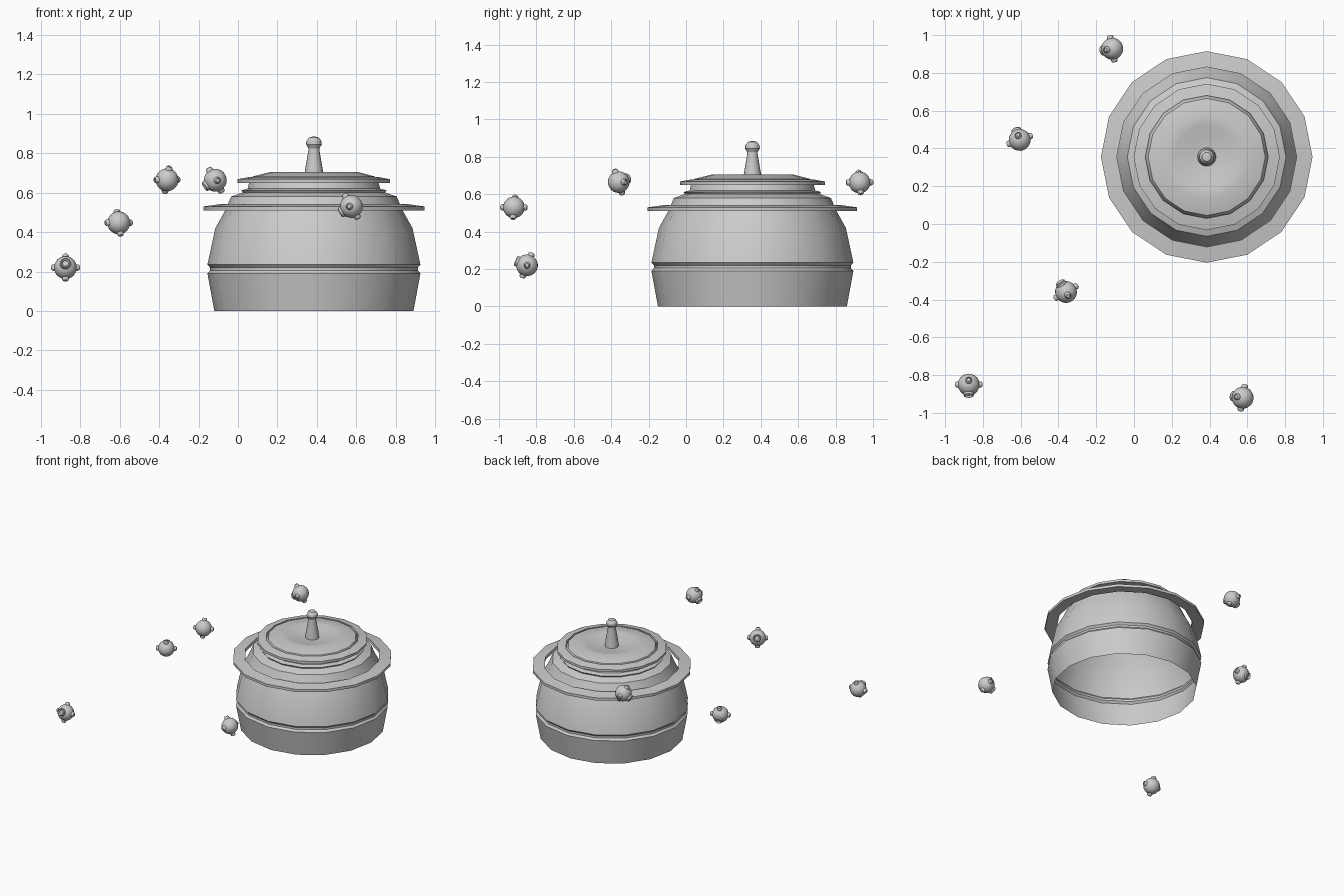
import bpy, bmesh
from math import radians, cos, sin, tau
from mathutils import Vector, Matrix

if "Cube" in bpy.data.objects:
    bpy.data.objects.remove(bpy.data.objects["Cube"])

CENTRE = Vector((0.385, 0.355, 0))


def finish(bm, name, angle=30):
    bmesh.ops.recalc_face_normals(bm, faces=bm.faces)
    me = bpy.data.meshes.new(name)
    bm.to_mesh(me)
    bm.free()
    ob = bpy.data.objects.new(name, me)
    bpy.context.collection.objects.link(ob)
    bpy.ops.object.select_all(action='DESELECT')
    ob.select_set(True)
    bpy.context.view_layer.objects.active = ob
    bpy.ops.object.shade_smooth_by_angle(angle=radians(angle))
    return ob


def add_lathe(bm, profile, sides=16, closed=False, matrix=Matrix()):
    """Revolve (radius, height) points around z."""
    rings = []
    for r, z in profile:
        n = 1 if r == 0 else sides
        rings.append([bm.verts.new(matrix @ Vector((r * cos(tau * i / sides), r * sin(tau * i / sides), z)))
                      for i in range(n)])
    pairs = list(zip(rings, rings[1:]))
    if closed:
        pairs.append((rings[-1], rings[0]))
    for a, b in pairs:
        for i in range(sides):
            j = (i + 1) % sides
            quad = [a[i % len(a)], a[j % len(a)], b[j % len(b)], b[i % len(b)]]
            bm.faces.new(list(dict.fromkeys(quad)))


def lathe(name, profile, closed=False):
    bm = bmesh.new()
    add_lathe(bm, profile, closed=closed)
    finish(bm, name).location = CENTRE


# main shell, open underneath
lathe("dome_body", [(.505, 0), (.54, .19), (.527, .205), (.527, .22), (.54, .235),
                    (.50, .42), (.45, .51), (.42, .58), (.35, .605)])

# floating rims around shoulder and lid
lathe("lower_rim", [(.476, .518), (.56, .51), (.56, .53), (.476, .542)], True)
lathe("upper_rim", [(.325, .66), (.387, .65), (.387, .668), (.325, .68)], True)

# collar, dished lid and finial
lathe("collar", [(.33, .595), (.36, .60), (.368, .612), (.33, .622)], True)
lathe("lid", [(.34, .60), (.33, .645), (.31, .682), (.22, .705), (.17, .698), (.09, .68), (0, .675)])
lathe("finial", [(.05, .67), (.046, .71), (.028, .815), (.028, .825), (.04, .845),
                 (.038, .862), (.024, .88), (0, .886)])


# hovering orbs: local front is +x, local top is +z
def orb(name, pos, heading, pitch):
    bm = bmesh.new()
    bmesh.ops.create_uvsphere(bm, u_segments=20, v_segments=12, radius=.058)
    # studs on top, bottom and both sides
    for k in range(4):
        m = Matrix.Rotation(tau * k / 4, 4, 'X')
        add_lathe(bm, [(.019, .05), (.017, .066), (.011, .073), (.010, .068), (0, .068)], 8, matrix=m)
    # ringed lens on the front
    m = Matrix.Rotation(tau / 4, 4, 'Y')
    add_lathe(bm, [(.029, .046), (.027, .062), (.022, .067), (.017, .062), (.015, .056), (0, .06)], 16, matrix=m)
    ob = finish(bm, name, 35)
    ob.matrix_world = (Matrix.Translation(pos) @ Matrix.Rotation(radians(heading), 4, 'Z')
                       @ Matrix.Rotation(radians(-pitch), 4, 'Y'))


for i, (pos, heading, pitch) in enumerate([
        ((-.115, .928, .663), 190, -30),
        ((-.605, .445, .447), 110, -25),
        ((-.36, -.36, .665), 120, 20),
        ((-.875, -.85, .22), 270, 22),
        ((.575, -.92, .53), 170, -30)]):
    orb(f"hover_orb_{i + 1}", pos, heading, pitch)
